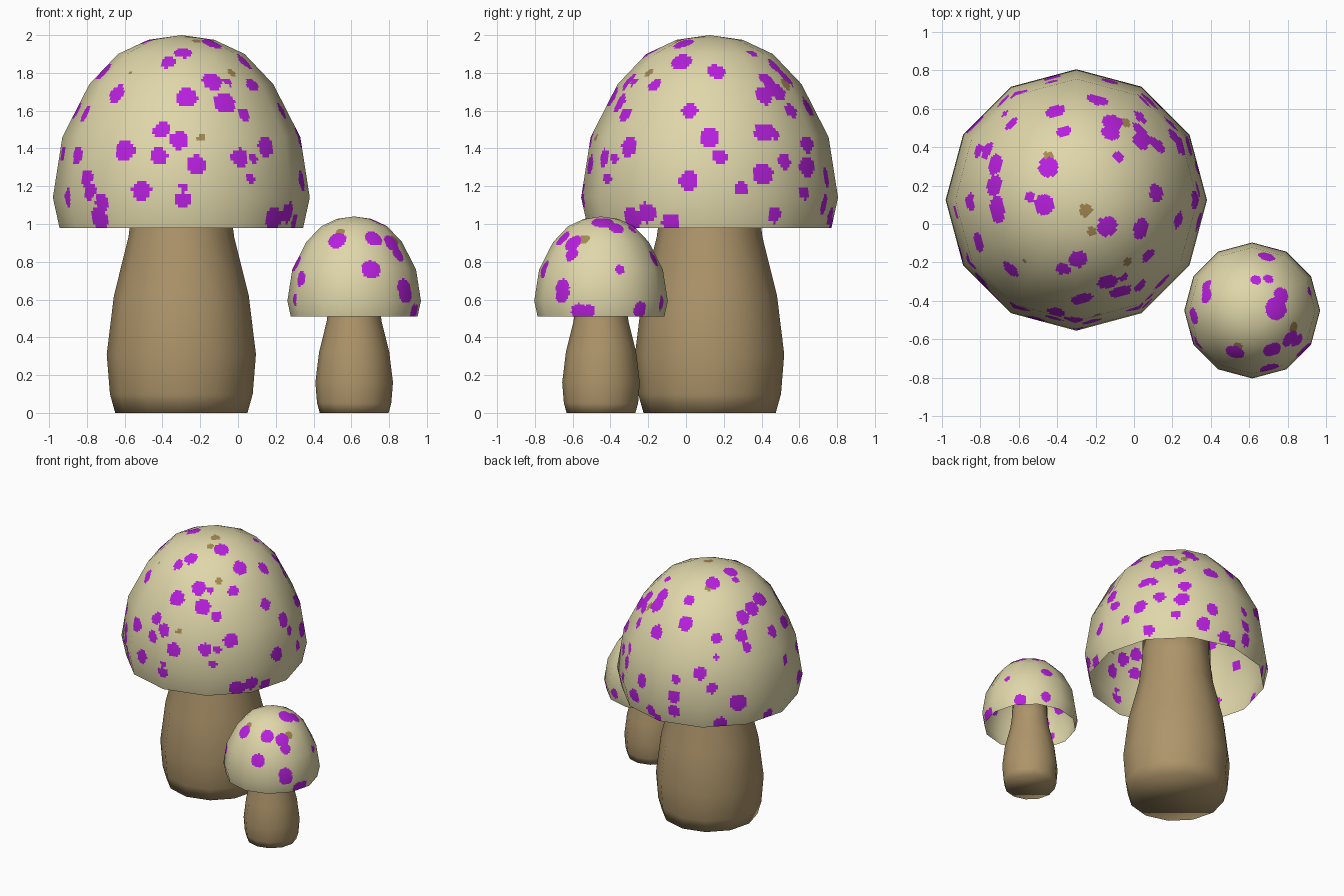
import bpy, math
from mathutils import Vector
from mathutils.bvhtree import BVHTree

if "Cube" in bpy.data.objects:
    bpy.data.objects.remove(bpy.data.objects["Cube"])

SIDES = 12


def material(name, rgb):
    m = bpy.data.materials.new(name)
    m.diffuse_color = (*rgb, 1)
    m.use_nodes = True
    m.node_tree.nodes["Principled BSDF"].inputs["Base Color"].default_value = m.diffuse_color
    return m


CREAM = material("cream", (0.74, 0.68, 0.40))
PURPLE = material("purple", (0.48, 0.014, 0.74))
TAN = material("tan", (0.38, 0.25, 0.085))
BROWN = material("stem_brown", (0.42, 0.30, 0.145))

# profiles as (radius, height), top to bottom
CAP = [(0, 2.0), (.175, 1.975), (.335, 1.9), (.487, 1.74), (.63, 1.46), (.68, 1.14), (.645, .98)]
STEM = [(.25, 1.3), (.255, 1.12), (.28, .93), (.357, .62), (.395, .31), (.378, .1), (.35, 0)]

# drawing planes: right, up, towards viewer, origin
V = Vector
BIG = V((-.30, .125, 0))
SMALL = V((.615, -.45, 0))
FRONT = (V((1, 0, 0)), V((0, 0, 1)), V((0, -1, 0)), V())
RIGHT = (V((0, 1, 0)), V((0, 0, 1)), V((1, 0, 0)), V())
TOP = (V((1, 0, 0)), V((0, 1, 0)), V((0, 0, 1)), V())
BACK = (V((-.84, -.545, 0)), V((.185, -.286, .94)), V((-.512, .79, .34)), BIG)

# spots as (across, up, radius) on each plane
big_front = [(-.64, 1.69, .05), (-.27, 1.67, .058), (-.135, 1.755, .055), (-.05, 1.75, .025),
             (-.07, 1.64, .06), (-.29, 1.91, .05), (-.37, 1.855, .04), (-.405, 1.5, .045),
             (-.315, 1.445, .05), (-.415, 1.36, .045), (-.6, 1.39, .055), (-.22, 1.31, .055),
             (-.51, 1.18, .053), (-.29, 1.125, .043), (-.29, 1.195, .02), (.145, 1.41, .055),
             (.013, 1.35, .05), (.08, 1.35, .03), (.066, 1.24, .03), (.03, 1.58, .04),
             (.075, 1.735, .04), (-.855, 1.365, .05), (-.8, 1.245, .045), (-.785, 1.17, .045),
             (-.72, 1.11, .05), (-.73, 1.03, .06), (-.905, 1.145, .05), (.19, 1.03, .06),
             (.27, 1.06, .055), (-.81, 1.58, .05), (-.71, 1.8, .05), (-.14, 1.955, .055)]
big_right = [(-.025, 1.857, .055), (.16, 1.805, .05), (-.17, 1.74, .03), (.02, 1.6, .045),
             (.125, 1.465, .055), (.18, 1.355, .042), (.013, 1.228, .052), (.295, 1.19, .037),
             (.41, 1.265, .055), (.52, 1.33, .045), (.41, 1.485, .05), (.46, 1.485, .04),
             (.41, 1.68, .055), (.43, 1.76, .05), (.555, 1.6, .04), (.64, 1.42, .045),
             (.64, 1.3, .055), (.625, 1.165, .035), (.47, 1.05, .045), (.73, 1.1, .055),
             (.77, 1.0, .04), (-.08, 1.01, .05)]
big_top = [(-.445, .295, .055), (-.365, .48, .04), (-.41, .59, .055), (-.19, .645, .055),
           (-.11, .53, .055), (-.12, .475, .05), (.03, .49, .05), (.06, .45, .045),
           (-.08, .35, .03), (-.725, .31, .055), (-.725, .2, .055), (-.71, .09, .055),
           (-.47, .1, .055), (-.54, .14, .03), (-.81, -.09, .05)]
big_back = [(.07, 1.37, .04), (.25, 1.385, .05), (.29, 1.3, .04), (.47, 1.41, .05),
            (-.05, 1.11, .05), (.07, 1.23, .02), (-.23, 1.06, .035), (-.24, .93, .05),
            (-.24, .82, .05), (-.48, 1.03, .05), (.04, 1.0, .04), (.23, .89, .065),
            (.44, .79, .045), (.1, .74, .05), (-.41, .81, .05), (.66, 1.04, .05), (.56, 1.19, .04)]
big_tan_front = [(-.195, 1.455, .02), (-.035, 1.8, .025), (-.57, 1.8, .015)]
big_tan_top = [(-.445, .355, .025), (-.25, .07, .035), (-.04, .53, .03), (-.22, -.04, .025)]

small_front = [(.525, .915, .05), (.72, .925, .05), (.705, .76, .052), (.88, .66, .05), (.885, .63, .05),
               (.33, .71, .04), (.815, .9, .05), (.85, .84, .04), (.94, .54, .035), (.3, .6, .035)]
small_right = [(-.35, .76, .025), (-.565, .535, .045), (-.245, .545, .045), (-.13, .58, .04)]
small_top = [(.74, -.44, .06), (.77, -.37, .045), (.375, -.325, .04), (.375, -.37, .045),
             (.635, -.29, .028), (.7, -.285, .028), (.69, -.17, .045), (.31, -.48, .045)]
small_tan = [(.54, .955, .025), (.83, .92, .03)]


def lathe(name, profile, centre, scale, mats, sub=1, step=9.0, close=False):
    """Faceted revolve; each facet is a fine flat grid that keeps the smooth coarse normals."""
    segs = [(V(b) - V(a)).normalized() for a, b in zip(profile, profile[1:])]
    segs = [V((-s.y, s.x)) for s in segs]
    norms = [segs[0]] + [(a + b).normalized() for a, b in zip(segs, segs[1:])] + [segs[-1]]
    if profile[0][0] == 0:
        norms[0] = V((0, 1))
    rows = []
    for i in range(len(profile) - 1):
        a, b = V(profile[i]), V(profile[i + 1])
        n = max(1, round((b - a).length / step))
        rows += [(a.lerp(b, k / n), norms[i].lerp(norms[i + 1], k / n)) for k in range(n)]
    rows.append((V(profile[-1]), norms[-1]))
    corner = [V((math.cos(k * math.tau / SIDES), math.sin(k * math.tau / SIDES))) for k in range(SIDES + 1)]
    dirs = [corner[k].lerp(corner[k + 1], g / sub) for k in range(SIDES) for g in range(sub)]
    cols = len(dirs)
    verts, normals, faces = [], [], []
    for p, n in rows:
        for d in dirs if p.x > 0 else dirs[:1]:
            verts.append(centre + V((d.x * p.x, d.y * p.x, p.y)) * scale)
            normals.append(V((d.x * n.x, d.y * n.x, n.y)).normalized())
    pole = profile[0][0] == 0
    start = 1 if pole else 0
    if pole:
        faces += [(0, 1 + c, 1 + (c + 1) % cols) for c in range(cols)]
    for r in range(len(rows) - 1 - start):
        a, b = start + r * cols, start + (r + 1) * cols
        for c in range(cols):
            e = (c + 1) % cols
            faces.append((a + c, b + c, b + e, a + e))
    if close:
        last = len(verts) - cols
        faces.append(tuple(reversed(range(last, last + cols))))
        faces.append(tuple(range(cols)))
    me = bpy.data.meshes.new(name)
    me.from_pydata(verts, [], faces)
    for m in mats:
        me.materials.append(m)
    me.polygons.foreach_set("use_smooth", [True] * len(faces))
    if not close:
        me.normals_split_custom_set_from_vertices(normals)
    me.update()
    ob = bpy.data.objects.new(name, me)
    bpy.context.collection.objects.link(ob)
    return ob, BVHTree.FromPolygons(verts, faces)


def paint(ob, tree, plane, spots, index):
    """Project spot centres onto the cap and colour the faces around them."""
    right, up, toward, origin = plane
    centres = []
    for u, v, r in spots:
        base = origin + right * u + up * v
        hit = tree.ray_cast(base + toward * 5, -toward)[0]
        if hit is None:
            hit = tree.find_nearest(base)[0]
        centres.append((hit, r * r))
    for f in ob.data.polygons:
        c = f.center
        if any((c - h).length_squared < q for h, q in centres):
            f.material_index = index


def mushroom(label, centre, scale, layers):
    lathe(label + "_stem", STEM, centre, scale, [BROWN], close=True)
    ob, tree = lathe(label + "_cap", CAP, centre, scale, [CREAM, PURPLE, TAN], sub=20, step=.018)
    for plane, spots, index in layers:
        paint(ob, tree, plane, spots, index)


mushroom("large", BIG, 1.0, [(FRONT, big_tan_front, 2), (TOP, big_tan_top, 2), (FRONT, big_front, 1),
                             (RIGHT, big_right, 1), (TOP, big_top, 1), (BACK, big_back, 1)])
mushroom("small", SMALL, .52, [(FRONT, small_tan, 2), (FRONT, small_front, 1),
                               (RIGHT, small_right, 1), (TOP, small_top, 1)])
